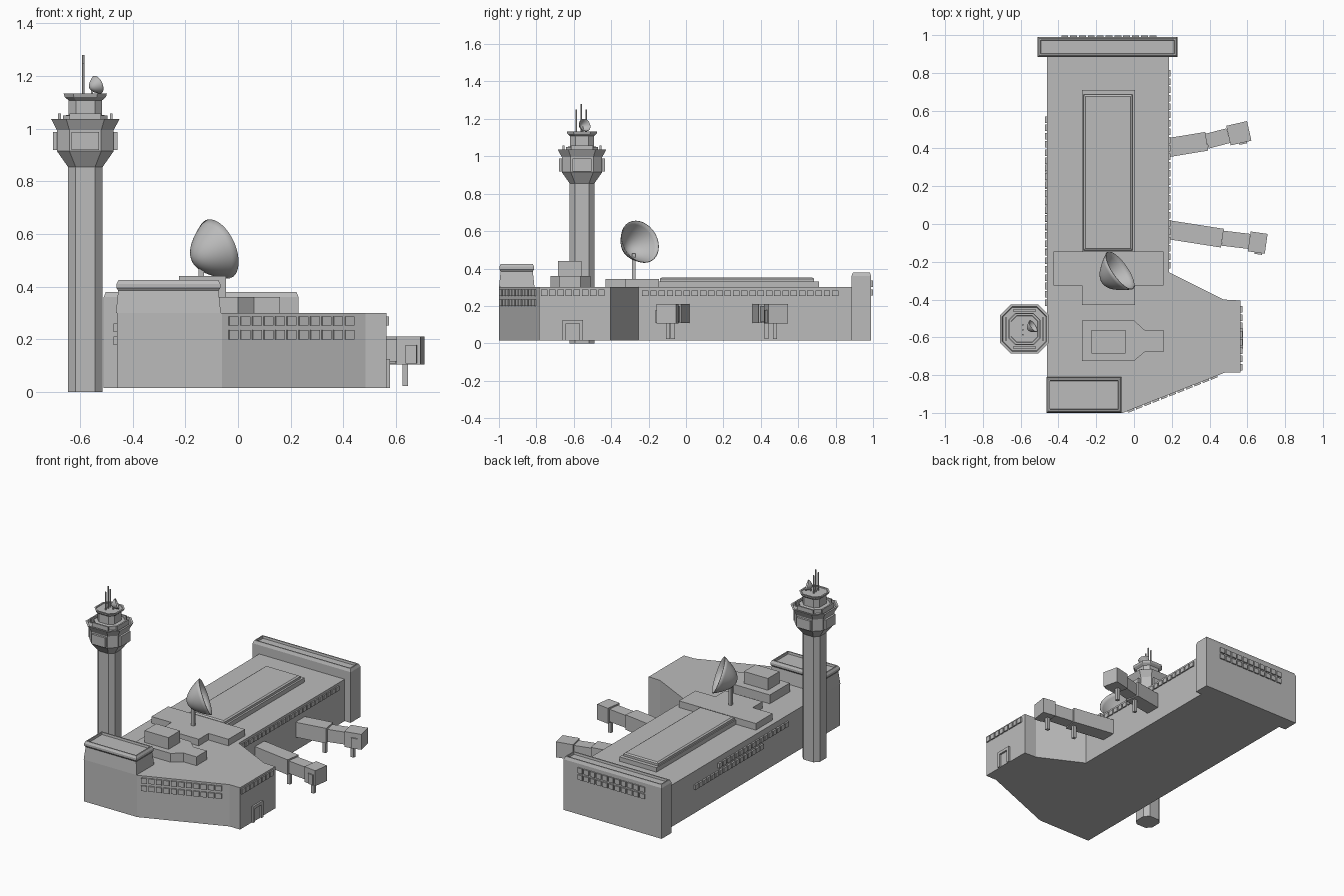
import bpy, bmesh, math
from mathutils import Vector, Matrix

cube = bpy.data.objects.get("Cube")
if cube:
    bpy.data.objects.remove(cube, do_unlink=True)

GREY = (0.5, 0.5, 0.5, 1.0)
concrete = bpy.data.materials.new("concrete_grey")
concrete.use_nodes = True
concrete.diffuse_color = GREY
concrete.node_tree.nodes["Principled BSDF"].inputs["Base Color"].default_value = GREY


def finish(name, bm):
    bmesh.ops.recalc_face_normals(bm, faces=bm.faces)
    mesh = bpy.data.meshes.new(name)
    bm.to_mesh(mesh)
    bm.free()
    mesh.materials.append(concrete)
    obj = bpy.data.objects.new(name, mesh)
    bpy.context.collection.objects.link(obj)
    return obj


def loft(name, rings):
    """Skin a stack of (outline, height) rings and cap both ends."""
    bm = bmesh.new()
    loops = [[bm.verts.new((x, y, z)) for x, y in pts] for pts, z in rings]
    for a, b in zip(loops, loops[1:]):
        for i in range(len(a)):
            j = (i + 1) % len(a)
            bm.faces.new((a[i], a[j], b[j], b[i]))
    bm.faces.new(loops[0])
    bm.faces.new(loops[-1])
    return finish(name, bm)


def rect(x0, x1, y0, y1, inset=0):
    x0, x1, y0, y1 = x0 + inset, x1 - inset, y0 + inset, y1 - inset
    return [(x0, y0), (x1, y0), (x1, y1), (x0, y1)]


def box(name, x0, x1, y0, y1, z0, z1):
    return loft(name, [(rect(x0, x1, y0, y1), z0), (rect(x0, x1, y0, y1), z1)])


def prism(name, pts, z0, z1):
    return loft(name, [(pts, z0), (pts, z1)])


def octagon(cx, cy, h):
    c = h * 0.56
    pts = [(c, -h), (h, -c), (h, c), (c, h), (-c, h), (-h, c), (-h, -c), (-c, -h)]
    return [(cx + x, cy + y) for x, y in pts]


def window_row(name, start, end, count, z0, z1, fill=0.78):
    """Thin panes spread evenly along a wall line."""
    a, b = Vector(start), Vector(end)
    along = b - a
    pitch = along.length / count
    turn = Matrix.Rotation(math.atan2(along.y, along.x), 4, 'Z')
    size = Matrix.Diagonal((pitch * fill, 0.018, z1 - z0, 1))
    bm = bmesh.new()
    for i in range(count):
        p = a + along * ((i + 0.5) / count)
        place = Matrix.Translation((p.x, p.y, (z0 + z1) / 2))
        bmesh.ops.create_cube(bm, size=1, matrix=place @ turn @ size)
    return finish(name, bm)


def beam(name, start, end, half, z0, z1):
    """Straight box between two plan points."""
    a, b = Vector(start), Vector(end)
    d = (b - a).normalized()
    s = Vector((-d.y, d.x)) * half
    return prism(name, [tuple(p) for p in (a - s, b - s, b + s, a + s)], z0, z1)


def dish(name, centre, facing, radius, depth, wall):
    """Open paraboloid bowl facing a direction."""
    segs, steps = 32, 10
    bm = bmesh.new()
    tip = bm.verts.new((0, 0, -depth))
    prev = None
    for k in range(1, steps + 1):
        t = k / steps
        ring = [bm.verts.new((radius * t * math.cos(math.tau * i / segs),
                              radius * t * math.sin(math.tau * i / segs),
                              depth * (t * t - 1))) for i in range(segs)]
        for i in range(segs):
            j = (i + 1) % segs
            if prev:
                bm.faces.new((prev[i], prev[j], ring[j], ring[i]))
            else:
                bm.faces.new((tip, ring[j], ring[i]))
        prev = ring
    obj = finish(name, bm)
    turn = Vector(facing).to_track_quat('Z', 'Y').to_matrix().to_4x4()
    obj.data.transform(Matrix.Translation(centre) @ turn)
    shell = obj.modifiers.new("shell", 'SOLIDIFY')
    shell.thickness = wall
    bpy.ops.object.select_all(action='DESELECT')
    obj.select_set(True)
    bpy.context.view_layer.objects.active = obj
    bpy.ops.object.shade_smooth_by_angle(angle=math.radians(40))
    return obj


# Terminal hall
BASE, ROOF = 0.015, 0.30
prism("terminal_hall", [(-0.46, -1), (-0.06, -1), (0.485, -0.785), (0.565, -0.785),
                        (0.565, -0.405), (0.475, -0.4), (0.185, -0.255),
                        (0.185, 0.9), (-0.46, 0.9)], BASE, ROOF)

# Raised end blocks with a sunken roof behind a parapet
back = (-0.51, 0.23, 0.885, 0.99)
loft("back_block", [(rect(*back, i), z) for i, z in
                    ((0, BASE), (0, 0.36), (0.008, 0.38), (0.016, 0.38), (0.018, 0.365))])
front = (-0.464, -0.065, -1, -0.81)
loft("front_block", [(rect(*front, i), z) for i, z in
                     ((0, ROOF), (0.009, 0.385), (0.002, 0.395), (0.002, 0.41),
                      (0.01, 0.425), (0.018, 0.425), (0.02, 0.41))])

# Roof structures
box("skylight_base", -0.275, 0.005, -0.16, 0.71, ROOF, 0.33)
skylight = (-0.268, -0.008, -0.14, 0.685)
loft("skylight_top", [(rect(*skylight, i), z) for i, z in
                      ((0, 0.33), (0, 0.345), (0.01, 0.352))])
prism("dish_platform", [(-0.275, -0.43), (0.005, -0.43), (0.005, -0.325), (0.155, -0.325),
                        (0.155, -0.145), (-0.425, -0.145), (-0.425, -0.325),
                        (-0.275, -0.325)], ROOF, 0.345)
prism("plant_platform", [(-0.275, -0.725), (0, -0.725), (0.06, -0.675), (0.16, -0.675),
                         (0.16, -0.565), (0.06, -0.565), (0, -0.51), (-0.275, -0.51)],
      ROOF, 0.36)
box("plant_room", -0.225, -0.045, -0.685, -0.56, 0.36, 0.44)

# Large roof dish
box("dish_post", -0.15, -0.13, -0.29, -0.27, 0.34, 0.48)
dish("roof_dish", (-0.074, -0.246, 0.543), (0.77, 0.54, 0.34), 0.12, 0.12, 0.004)

# Window rows
window_row("front_windows_low", (-0.04, -0.993), (0.445, -0.801), 11, 0.2, 0.235)
window_row("front_windows_high", (-0.04, -0.993), (0.445, -0.801), 11, 0.253, 0.287)
window_row("wing_windows", (0.565, -0.78), (0.565, -0.43), 8, 0.253, 0.287)
window_row("left_wall_windows", (0.185, -0.24), (0.185, 0.82), 24, 0.253, 0.283)
window_row("right_wall_windows_low", (-0.463, -0.17), (-0.463, 0.575), 17, 0.178, 0.21)
window_row("right_wall_windows_high", (-0.463, -0.44), (-0.463, 0.32), 17, 0.228, 0.26)
window_row("back_windows_low", (-0.39, 0.99), (0.125, 0.99), 11, 0.255, 0.288)
window_row("back_windows_high", (-0.39, 0.99), (0.125, 0.99), 11, 0.3, 0.335)

# Wing entrance: frame around a door
for side, y in (("right", -0.66), ("left", -0.57)):
    box("door_jamb_" + side, 0.56, 0.577, y, y + 0.018, BASE, 0.125)
box("door_lintel", 0.56, 0.577, -0.642, -0.57, 0.105, 0.125)
box("door_panel", 0.56, 0.568, -0.637, -0.575, BASE, 0.1)

# Boarding bridges: wide sleeve, narrow sleeve, cab and legs
bridges = {
    "rear": ((0.18, 0.404), (0.385, 0.438), (0.5, 0.468), (0.61, 0.493)),
    "front": ((0.18, -0.03), (0.468, -0.075), (0.61, -0.092), (0.7, -0.105)),
}
for label, (a, b, c, d) in bridges.items():
    beam(label + "_bridge_sleeve", a, b, 0.05, 0.108, 0.21)
    beam(label + "_bridge_neck", b, c, 0.04, 0.115, 0.2)
    beam(label + "_bridge_cab", c, d, 0.053, 0.105, 0.21)
    out = (Vector(d) - Vector(c)).normalized()
    side = Vector((out.y, -out.x))
    mid = (Vector(c) + Vector(d)) / 2 + side * 0.052
    beam(label + "_cab_door", tuple(mid - out * 0.01), tuple(mid + out * 0.032),
         0.009, 0.108, 0.178)
    for part, p in (("cab", (Vector(c) + Vector(d)) / 2 - out * 0.02),
                    ("sleeve", Vector(b) - out * 0.03)):
        box(f"{label}_{part}_leg", p.x - 0.011, p.x + 0.011,
            p.y - 0.011, p.y + 0.011, 0.022, 0.11)

# Control tower
TX, TY = -0.58, -0.556
loft("tower_shaft", [(octagon(TX, TY, h), z) for h, z in
                     ((0.066, 0), (0.066, 0.855), (0.108, 0.915), (0.108, 0.995),
                      (0.13, 1.037), (0.118, 1.037), (0.114, 1.025))])
loft("tower_cabin", [(octagon(TX, TY, h), z) for h, z in
                     ((0.085, 1.02), (0.085, 1.05), (0.064, 1.052), (0.064, 1.108),
                      (0.078, 1.12), (0.082, 1.133), (0.072, 1.133), (0.07, 1.128))])
for i in range(4):
    turn = Matrix.Rotation(i * math.pi / 2, 2)
    o, f, t = (turn @ Vector(v) for v in ((0.104, 0), (0.122, 0), (0, 1)))
    centre = Vector((TX, TY))
    beam(f"tower_panel_{i}", tuple(centre + o), tuple(centre + f), 0.052, 0.92, 0.987)
    rail = centre + turn @ Vector((0.098, 0))
    beam(f"tower_rail_{i}", tuple(rail - t * 0.06), tuple(rail + t * 0.06),
         0.005, 1.02, 1.057)

# Aerials and small dish on the tower roof
for label, dy, top in (("front", -0.026, 1.25), ("middle", 0, 1.28), ("back", 0.026, 1.25)):
    prism("aerial_" + label, octagon(TX - 0.008, TY - 0.004 + dy, 0.004), 1.125, top)
box("small_dish_post", -0.558, -0.55, -0.557, -0.549, 1.125, 1.16)
dish("small_dish", (-0.534, -0.541, 1.167), (0.77, 0.54, 0.34), 0.036, 0.036, 0.002)
